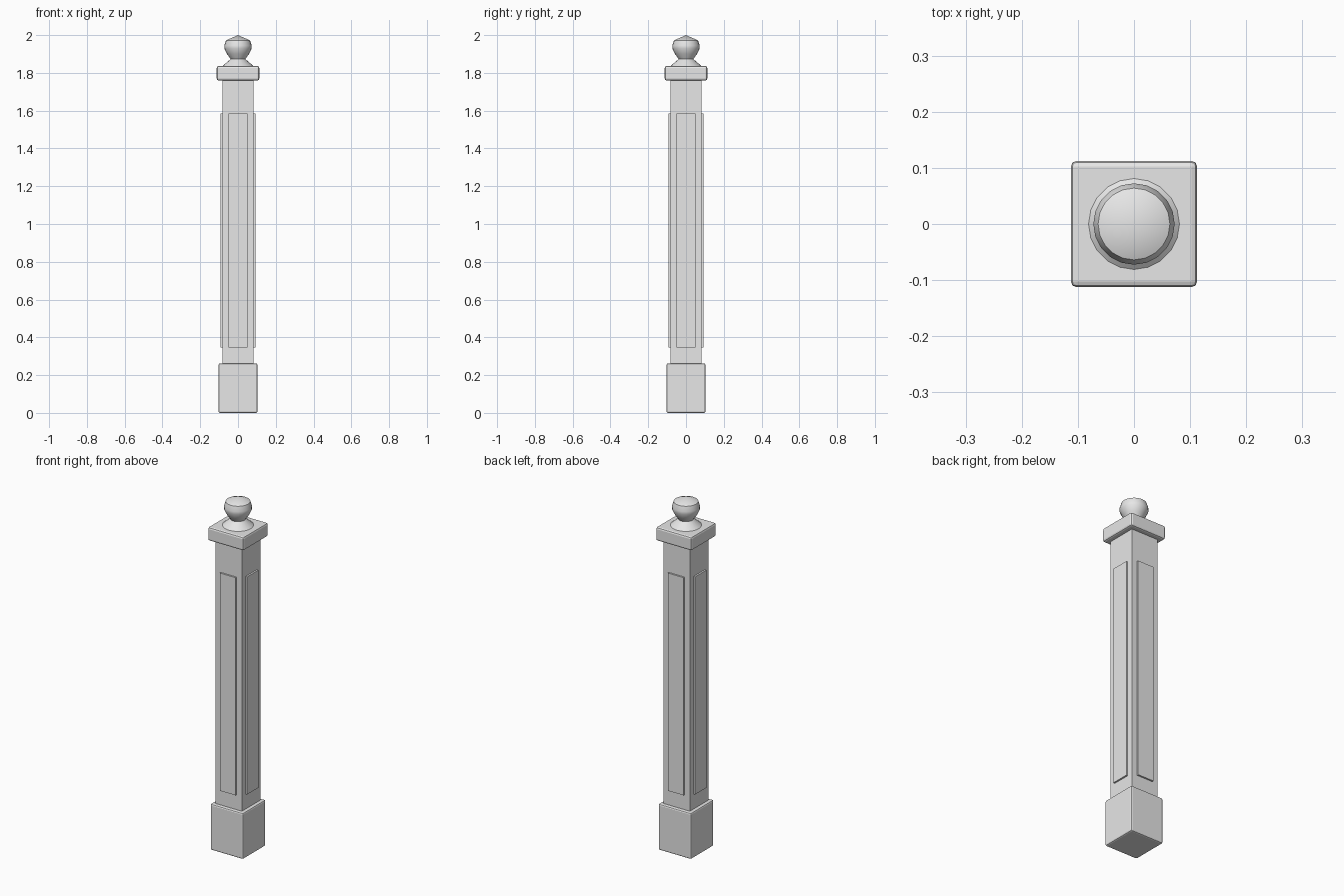
import bpy, bmesh, math

if "Cube" in bpy.data.objects:
    bpy.data.objects.remove(bpy.data.objects["Cube"])

stone = bpy.data.materials.new("light grey")
stone.diffuse_color = (0.8, 0.8, 0.8, 1)
stone.use_nodes = True
stone.node_tree.nodes["Principled BSDF"].inputs["Base Color"].default_value = stone.diffuse_color


def finish(name, bm):
    bmesh.ops.recalc_face_normals(bm, faces=bm.faces)
    me = bpy.data.meshes.new(name)
    bm.to_mesh(me)
    bm.free()
    me.materials.append(stone)
    ob = bpy.data.objects.new(name, me)
    bpy.context.collection.objects.link(ob)
    return ob


def box(name, hx, hy, z0, z1, centre=(0, 0), bevel=0, angle=0):
    bm = bmesh.new()
    bmesh.ops.create_cube(bm, size=1)
    for v in bm.verts:
        v.co.x = v.co.x * 2 * hx + centre[0]
        v.co.y = v.co.y * 2 * hy + centre[1]
        v.co.z = z0 + (v.co.z + 0.5) * (z1 - z0)
    if bevel:
        bmesh.ops.bevel(bm, geom=bm.edges[:], offset=bevel, segments=2,
                        profile=0.5, affect='EDGES')
    ob = finish(name, bm)
    ob.rotation_euler.z = angle
    return ob


# Square base, shaft and cap
box("base_block", 0.103, 0.103, 0, 0.262, bevel=0.008)
box("shaft", 0.083, 0.083, 0.25, 1.77)
box("cap_block", 0.1125, 0.1125, 1.76, 1.837, bevel=0.01)

# Raised panel on each side of the shaft
for i, side in enumerate(("front", "right", "back", "left")):
    box(side + "_panel", 0.05, 0.0075, 0.347, 1.585,
        centre=(0, -0.085), angle=i * math.pi / 2)

# Turned finial: flared foot, neck, ball and pointed top
profile = [(0.081, 1.83), (0.081, 1.837), (0.039, 1.873), (0.058, 1.9),
           (0.0725, 1.93), (0.0725, 1.945), (0.064, 1.972)]
N = 20
bm = bmesh.new()
rings = [[bm.verts.new((r * math.cos(2 * math.pi * k / N),
                        r * math.sin(2 * math.pi * k / N), z))
          for k in range(N)] for r, z in profile]
for a, b in zip(rings, rings[1:]):
    for k in range(N):
        j = (k + 1) % N
        bm.faces.new((a[k], a[j], b[j], b[k]))
tip = bm.verts.new((0, 0, 2))
for k in range(N):
    bm.faces.new((rings[-1][k], rings[-1][(k + 1) % N], tip))
bm.faces.new(rings[0][::-1])
finial = finish("finial", bm)

# Smooth the finial while keeping its creases
bpy.ops.object.select_all(action='DESELECT')
finial.select_set(True)
bpy.context.view_layer.objects.active = finial
bpy.ops.object.shade_smooth_by_angle(angle=math.radians(30))
